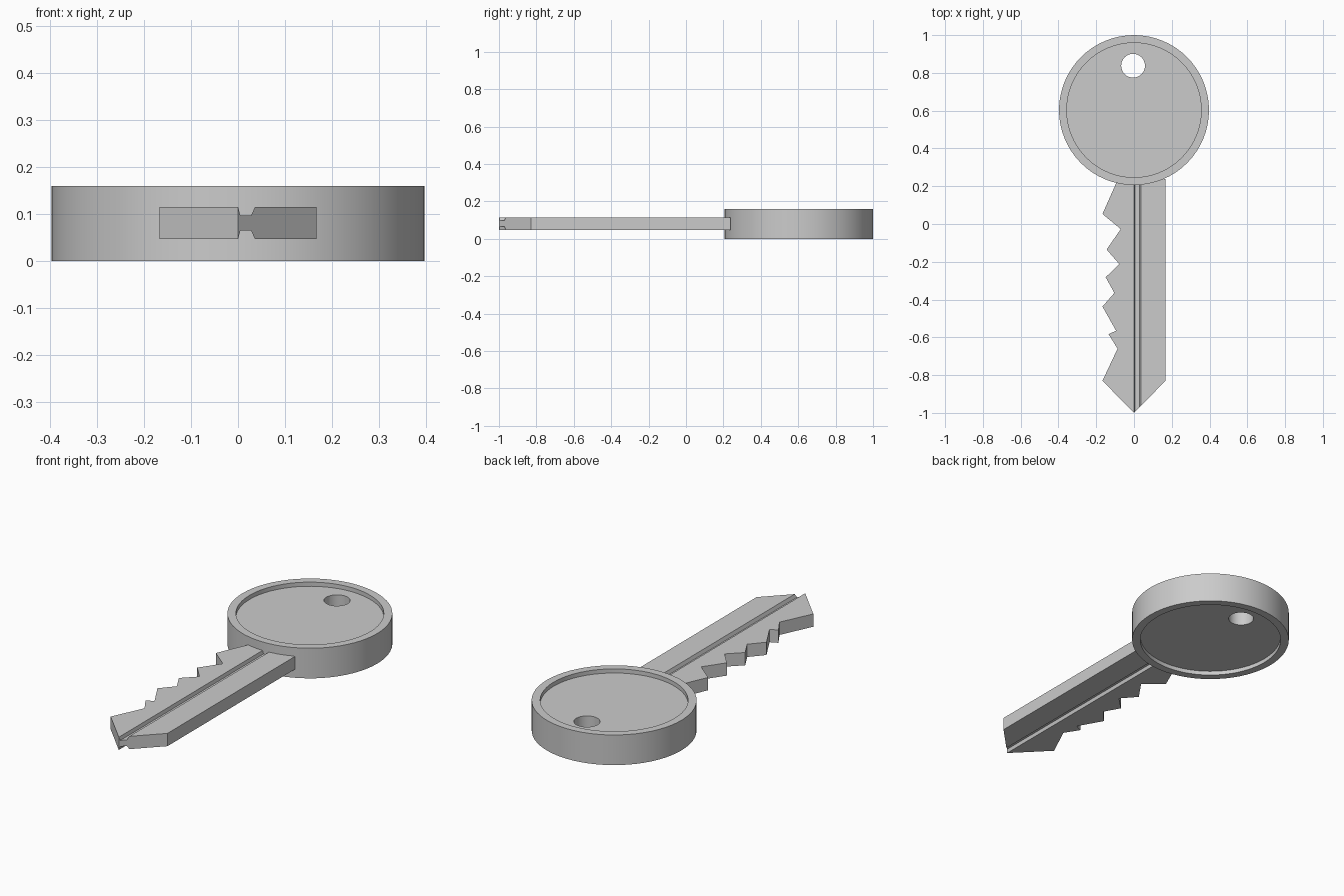
import bpy, bmesh
from mathutils import Matrix

if "Cube" in bpy.data.objects:
    bpy.data.objects.remove(bpy.data.objects["Cube"])


def make_object(name, bm):
    bmesh.ops.recalc_face_normals(bm, faces=bm.faces[:])
    mesh = bpy.data.meshes.new(name)
    bm.to_mesh(mesh)
    bm.free()
    ob = bpy.data.objects.new(name, mesh)
    bpy.context.collection.objects.link(ob)
    return ob


def prism(name, points, extrude):
    bm = bmesh.new()
    face = bm.faces.new([bm.verts.new(p) for p in points])
    res = bmesh.ops.extrude_face_region(bm, geom=[face])
    verts = [g for g in res["geom"] if isinstance(g, bmesh.types.BMVert)]
    bmesh.ops.translate(bm, verts=verts, vec=extrude)
    return make_object(name, bm)


def disc(radius, x, y, z, depth, sides):
    bm = bmesh.new()
    bmesh.ops.create_cone(bm, cap_ends=True, segments=sides, radius1=radius,
                          radius2=radius, depth=depth,
                          matrix=Matrix.Translation((x, y, z)))
    return bm


def cut(ob, cutter):
    mod = ob.modifiers.new("cut", 'BOOLEAN')
    mod.operation = 'DIFFERENCE'
    mod.solver = 'EXACT'
    mod.object = cutter
    bpy.context.view_layer.objects.active = ob
    bpy.ops.object.modifier_apply(modifier=mod.name)
    bpy.data.objects.remove(cutter)


MID = 0.08  # mid height of the key

# Round head with a shallow recess on both faces
bm = disc(0.397, 0, 0.603, MID, 0.16, 64)
caps = [f for f in bm.faces if abs(f.normal.z) > 0.9]
for cap in caps:
    down = -0.022 if cap.normal.z > 0 else 0.022
    bmesh.ops.inset_region(bm, faces=[cap], thickness=0.041)
    res = bmesh.ops.extrude_face_region(bm, geom=[cap])
    verts = [g for g in res["geom"] if isinstance(g, bmesh.types.BMVert)]
    bmesh.ops.translate(bm, verts=verts, vec=(0, 0, down))
    if cap.is_valid:
        bmesh.ops.delete(bm, geom=[cap], context='FACES')
head = make_object("head", bm)

# Key ring hole
cut(head, make_object("ring_hole_cutter", disc(0.063, -0.005, 0.838, MID, 0.5, 32)))

# Toothed blade
outline = [(0.167, 0.238), (0.167, -0.83), (0, -1), (-0.167, -0.83),
           (-0.087, -0.66), (-0.135, -0.583), (-0.095, -0.565),
           (-0.167, -0.437), (-0.104, -0.365), (-0.15, -0.282),
           (-0.078, -0.212), (-0.145, -0.135), (-0.07, -0.027),
           (-0.167, 0.053), (-0.085, 0.238)]
blade = prism("blade", [(x, y, 0.047) for x, y in outline], (0, 0, 0.068))

# Tapered groove along both faces of the blade
for side in (1, -1):
    section = [(-0.004, 0.05), (0.005, 0.016), (0.028, 0.016), (0.043, 0.05)]
    cut(blade, prism("groove_cutter",
                     [(x, -1.1, 0.081 + side * z) for x, z in section],
                     (0, 1.4, 0)))

# Smooth round walls, crisp edges
bpy.ops.object.select_all(action='DESELECT')
head.select_set(True)
bpy.context.view_layer.objects.active = head
bpy.ops.object.shade_smooth_by_angle(angle=0.6)
